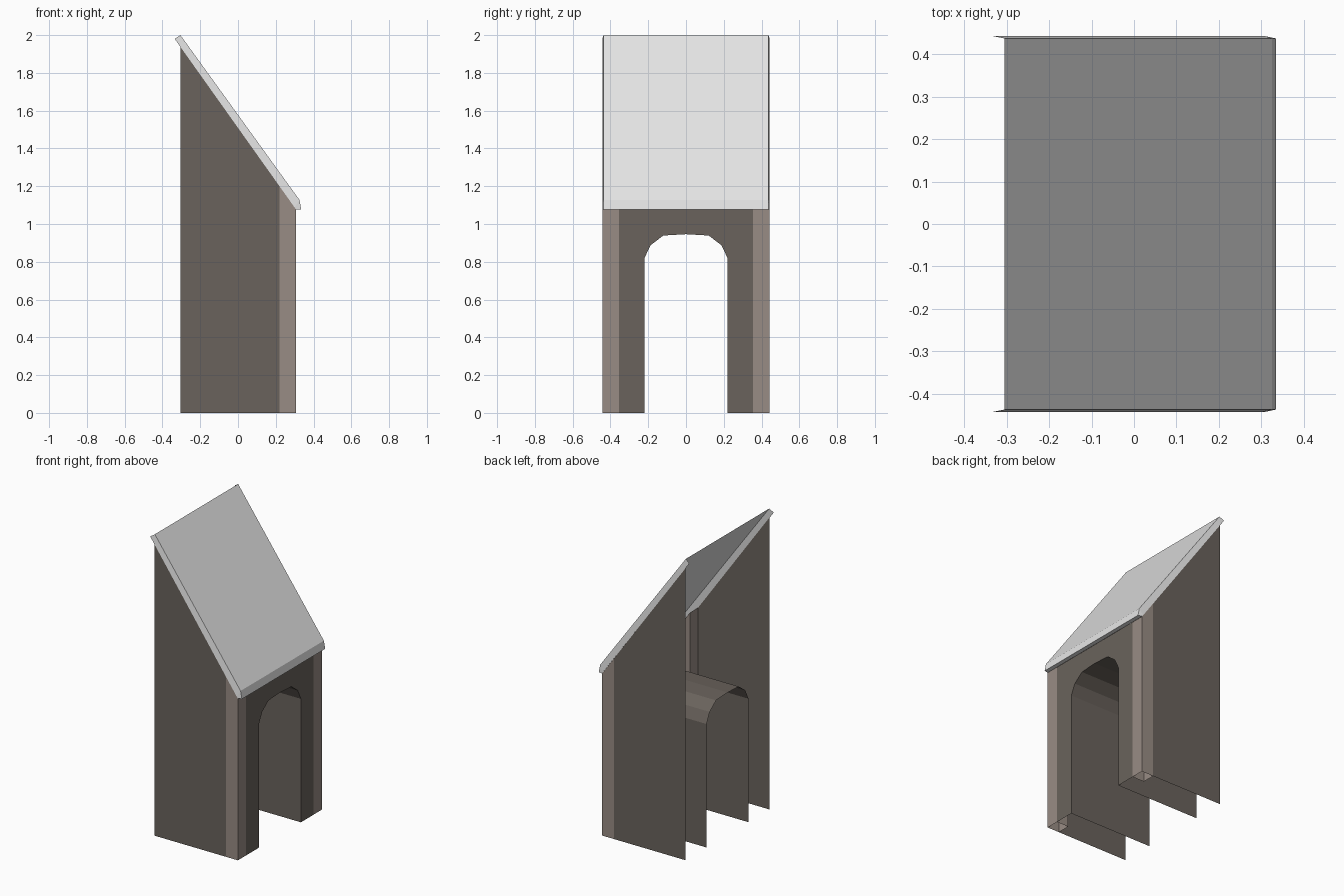
import bpy

if "Cube" in bpy.data.objects:
    bpy.data.objects.remove(bpy.data.objects["Cube"])

X0, X1, YW = -0.305, 0.308, 0.441      # open back, front plane, half width
PX, PY = 0.22, 0.354                   # inner edges of the corner posts


def material(name, rgb):
    m = bpy.data.materials.new(name)
    m.diffuse_color = (*rgb, 1)
    m.use_nodes = True
    m.node_tree.nodes["Principled BSDF"].inputs["Base Color"].default_value = m.diffuse_color
    return m


WALL = material("dark stone", (0.143, 0.124, 0.107))
POST = material("light stone", (0.317, 0.264, 0.232))
ROOF = material("pale grey roof", (0.78, 0.78, 0.78))


def slope(x):
    """Height of the sloping wall top at x."""
    return 1.077 + (0.307 - x) * 1.41


def build(name, faces, mat):
    """Object from a list of polygons, each a list of points."""
    verts, index, polys = [], {}, []
    for f in faces:
        for p in f:
            if p not in index:
                index[p] = len(verts)
                verts.append(p)
        polys.append([index[p] for p in f])
    me = bpy.data.meshes.new(name)
    me.from_pydata(verts, [], polys)
    me.materials.append(mat)
    ob = bpy.data.objects.new(name, me)
    bpy.context.collection.objects.link(ob)


def upright(a, b):
    """Vertical panel from the ground to the roof slope; faces right of a->b."""
    return [(*a, 0), (*b, 0), (*b, slope(b[0])), (*a, slope(a[0]))]


# Side walls and hollow corner posts, mirrored across y
for s, side in ((-1, "left"), (1, "right")):
    def panel(a, b):
        f = upright((a[0], s * a[1]), (b[0], s * b[1]))
        return f if s < 0 else f[::-1]
    build(side + "_wall", [panel((X0, YW), (PX, YW))], WALL)
    ring = [(PX, YW), (X1, YW), (X1, PY), (PX, PY)]
    build(side + "_post", [panel(ring[i], ring[(i + 1) % 4]) for i in range(4)], POST)

# Arched opening: front wall and tunnel
half = [(0.22, 0), (0.22, 0.82), (0.187, 0.888), (0.12, 0.939)]
arch = half + [(0, 0.946)] + [(-y, z) for y, z in reversed(half)]
top = slope(X1)
outline = [(-PY, 0), (-0.22, 0)] + arch[::-1][1:] + [(PY, 0), (PY, top), (-PY, top)]
build("front_wall", [[(X1, y, z) for y, z in outline]], WALL)
build("arch_tunnel", [[(X1, *a), (X1, *b), (X0, *b), (X0, *a)]
                      for a, b in zip(arch, arch[1:])], WALL)

# Roof: sloping sheet, front lip, flared side trims and a narrow soffit
upper = [(-0.305, 2.0), (0.325, 1.128), (0.335, 1.077)]
lower = [(-0.335, 1.98), (0.300, 1.087), (0.307, 1.077)]
YT, YB = 0.437, 0.443
faces = []
for i in range(2):
    (ax, az), (bx, bz) = upper[i:i + 2]
    (cx, cz), (dx, dz) = lower[i:i + 2]
    faces.append([(ax, -YT, az), (bx, -YT, bz), (bx, YT, bz), (ax, YT, az)])
    for s in (-1, 1):
        f = [(cx, s * YB, cz), (dx, s * YB, dz), (bx, s * YT, bz), (ax, s * YT, az)]
        faces.append(f[::-s])
faces.append([(0.307, -YB, 1.077), (0.307, YB, 1.077), (0.335, YT, 1.077), (0.335, -YT, 1.077)])
build("roof", faces, ROOF)
